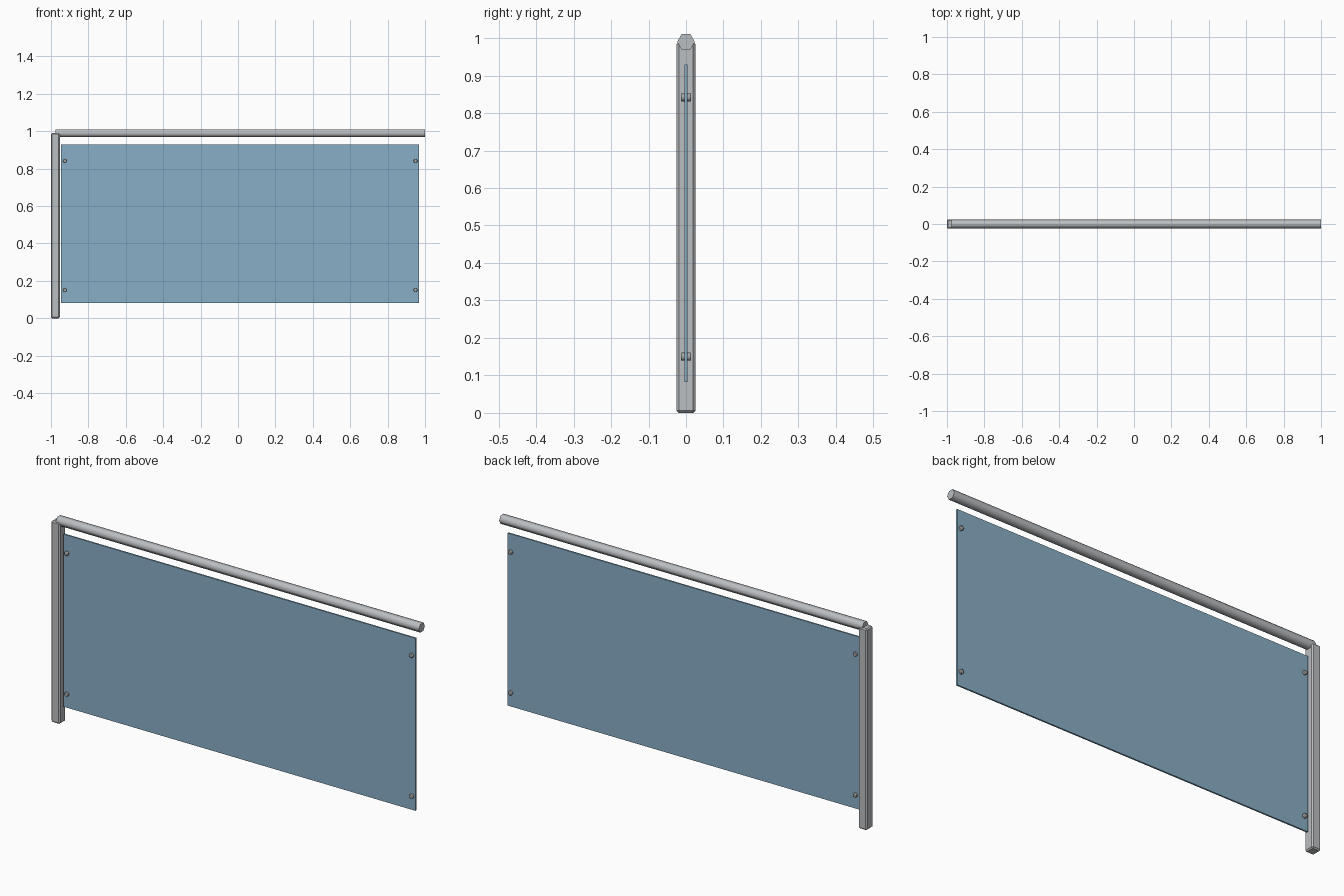
import bpy, math

if "Cube" in bpy.data.objects:
    bpy.data.objects.remove(bpy.data.objects["Cube"])


def material(name, rgb):
    m = bpy.data.materials.new(name)
    m.diffuse_color = (*rgb, 1.0)
    m.use_nodes = True
    m.node_tree.nodes["Principled BSDF"].inputs["Base Color"].default_value = m.diffuse_color
    return m


steel = material("brushed steel", (0.50, 0.52, 0.54))
bolt_steel = material("fixing steel", (0.38, 0.38, 0.39))
glass = material("blue glass", (0.25, 0.43, 0.57))


def finish(ob, name, mat, bevel=0.0, segments=1, angle=None):
    ob.name = name
    ob.data.materials.append(mat)
    if bevel:
        mod = ob.modifiers.new("edge bevel", 'BEVEL')
        mod.width = bevel
        mod.segments = segments
        mod.limit_method = 'ANGLE'
        mod.angle_limit = math.radians(50)
    if angle:
        bpy.ops.object.shade_smooth_by_angle(angle=math.radians(angle))
    return ob


def box(name, x, y, z, mat, bevel=0.0):
    """Box from (min, max) pairs."""
    spans = (x, y, z)
    bpy.ops.mesh.primitive_cube_add(size=1, location=[(a + b) / 2 for a, b in spans])
    ob = bpy.context.object
    ob.scale = [b - a for a, b in spans]
    bpy.ops.object.transform_apply(location=False, rotation=False, scale=True)
    return finish(ob, name, mat, bevel)


# Post with chamfered edges
box("post", (-1.0, -0.953), (-0.025, 0.025), (0.0, 0.99), steel, 0.006)

# Glass infill panel
box("glass_panel", (-0.946, 0.967), (-0.004, 0.004), (0.082, 0.93), glass)

# Six-sided smooth handrail, corners pointing front and back
bpy.ops.mesh.primitive_cylinder_add(vertices=6, radius=0.0235, depth=1.975,
                                    location=(0.0125, 0, 0.99),
                                    rotation=(math.pi / 2, 0, math.pi / 2))
rail = bpy.context.object
bpy.ops.object.transform_apply(location=False, rotation=True, scale=False)
# roll the profile so that the flats face up and down
rail.rotation_euler.x = math.radians(30)
bpy.ops.object.transform_apply(location=False, rotation=True, scale=False)
finish(rail, "handrail", steel, angle=65)

# Fixing bolts through the panel corners
for side, x in (("left", -0.926), ("right", 0.949)):
    for level, z in (("lower", 0.15), ("upper", 0.842)):
        bpy.ops.mesh.primitive_cylinder_add(vertices=12, radius=0.0108, depth=0.028,
                                            location=(x, 0, z),
                                            rotation=(math.pi / 2, 0, 0))
        finish(bpy.context.object, f"{level}_{side}_bolt", bolt_steel, 0.003, 2, 40)
